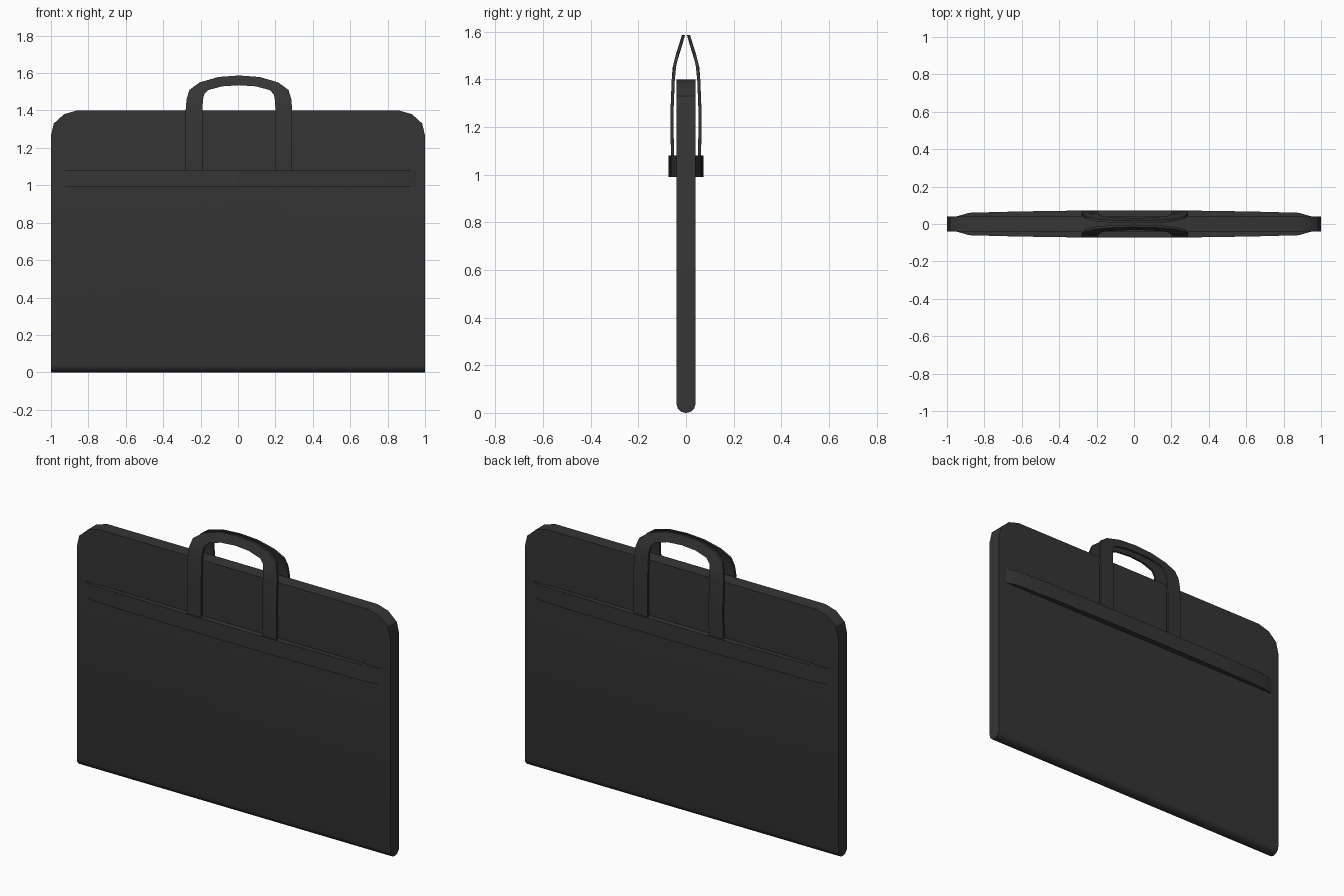
import bpy, bmesh

if "Cube" in bpy.data.objects:
    bpy.data.objects.remove(bpy.data.objects["Cube"])

mat = bpy.data.materials.new("charcoal leather")
mat.diffuse_color = (0.036, 0.036, 0.036, 1)
mat.use_nodes = True
mat.node_tree.nodes["Principled BSDF"].inputs["Base Color"].default_value = mat.diffuse_color


def finish(bm, name, angle=0.6):
    bmesh.ops.recalc_face_normals(bm, faces=bm.faces)
    me = bpy.data.meshes.new(name)
    bm.to_mesh(me)
    bm.free()
    me.materials.append(mat)
    ob = bpy.data.objects.new(name, me)
    bpy.context.collection.objects.link(ob)
    bpy.ops.object.select_all(action='DESELECT')
    ob.select_set(True)
    bpy.context.view_layer.objects.active = ob
    bpy.ops.object.shade_smooth_by_angle(angle=angle)
    return ob


def extrude(points, vec):
    bm = bmesh.new()
    face = bm.faces.new([bm.verts.new(p) for p in points])
    ext = bmesh.ops.extrude_face_region(bm, geom=[face])
    new = [v for v in ext["geom"] if isinstance(v, bmesh.types.BMVert)]
    bmesh.ops.translate(bm, verts=new, vec=vec)
    return bm


def interp(table, t):
    for (a, ya), (b, yb) in zip(table, table[1:]):
        if t <= b:
            return ya + (yb - ya) * (t - a) / (b - a)
    return table[-1][1]


# Flat case with clipped round top corners and a rounded bottom
half = [(1, 0), (1, 1.265), (0.985, 1.33), (0.93, 1.38), (0.86, 1.4)]
outline = half + [(-x, z) for x, z in reversed(half)]
bm = extrude([(x, -0.04, z) for x, z in outline], (0, 0.08, 0))
bottom = [e for e in bm.edges
          if all(v.co.z < 0.001 for v in e.verts)
          and abs(e.verts[0].co.x - e.verts[1].co.x) > 1]
bmesh.ops.bevel(bm, geom=bottom, offset=0.038, segments=3, profile=0.5,
                affect='EDGES')
finish(bm, "case_body")

# Strap cross-section: outer and inner edge of the left half, bottom to top
outer = [(-0.285, 1.0), (-0.285, 1.25), (-0.285, 1.4), (-0.28, 1.46),
         (-0.265, 1.51), (-0.21, 1.55), (-0.11, 1.579), (0, 1.587)]
inner = [(-0.195, 1.0), (-0.195, 1.25), (-0.195, 1.4), (-0.193, 1.45),
         (-0.187, 1.485), (-0.165, 1.509), (-0.09, 1.529), (0, 1.535)]
depth = [(1.0, 0.062), (1.25, 0.066), (1.4, 0.060), (1.45, 0.056),
         (1.51, 0.041), (1.55, 0.027), (1.59, 0.016)]
THICK = 0.013
OFFSET = 0.005


def mirrored(pts):
    return pts + [(-x, z) for x, z in reversed(pts[:-1])]


for side, label in ((-1, "front"), (1, "back")):
    # Bowed band across the case
    arc = [(0.955, 0.039), (0.88, 0.060), (0.62, 0.067), (0.35, 0.071),
           (0.12, 0.073)]
    arc += [(-x, y) for x, y in reversed(arc)]
    finish(extrude([(x, side * y, 0.99) for x, y in arc], (0, 0, 0.09)),
           label + "_band")

    # Handle strap, leaning inwards at the top
    bm = bmesh.new()
    rings = []
    for po, pi in zip(mirrored(outer), mirrored(inner)):
        ring = []
        for (x, z), inset in ((po, 0), (pi, 0), (pi, THICK), (po, THICK)):
            y = side * (interp(depth, z) - inset)
            ring.append(bm.verts.new((x + OFFSET, y, z)))
        rings.append(ring)
    for a, b in zip(rings, rings[1:]):
        for i in range(4):
            j = (i + 1) % 4
            bm.faces.new((a[i], a[j], b[j], b[i]))
    bm.faces.new(rings[0])
    bm.faces.new(rings[-1])
    finish(bm, label + "_handle")
